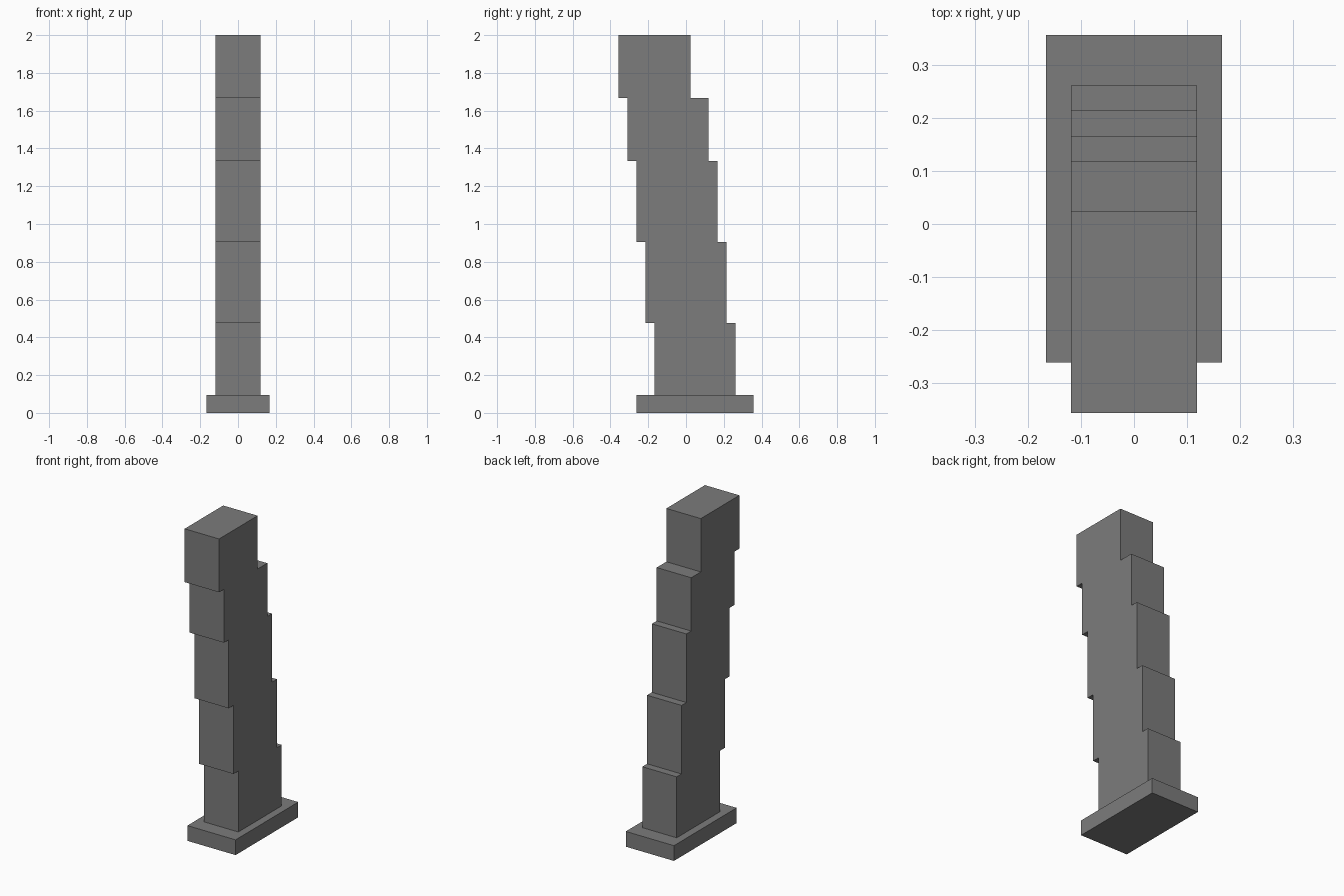
import bpy
import bmesh

if "Cube" in bpy.data.objects:
    bpy.data.objects.remove(bpy.data.objects["Cube"])

U = 2 / 42  # the model sits on a grid, 42 steps tall

# Dark grey stone
stone = bpy.data.materials.new("dark_stone")
stone.diffuse_color = (0.2, 0.2, 0.2, 1)
stone.use_nodes = True
stone.node_tree.nodes["Principled BSDF"].inputs["Base Color"].default_value = stone.diffuse_color


def extrude_profile(name, profile, half_width):
    """Extrude a closed (y, z) outline symmetrically along x."""
    bm = bmesh.new()
    face = bm.faces.new([bm.verts.new((-half_width * U, y * U, z * U)) for y, z in profile])
    result = bmesh.ops.extrude_face_region(bm, geom=[face])
    moved = [g for g in result["geom"] if isinstance(g, bmesh.types.BMVert)]
    bmesh.ops.translate(bm, verts=moved, vec=(2 * half_width * U, 0, 0))
    bmesh.ops.recalc_face_normals(bm, faces=bm.faces)
    mesh = bpy.data.meshes.new(name)
    bm.to_mesh(mesh)
    bm.free()
    mesh.materials.append(stone)
    obj = bpy.data.objects.new(name, mesh)
    bpy.context.collection.objects.link(obj)
    return obj


# Base plinth
extrude_profile("base_plinth", [(-5.5, 0), (7.5, 0), (7.5, 2), (-5.5, 2)], 3.5)

# Leaning column: each tier is (front y, back y, bottom z, top z)
tiers = [
    (-3.5, 5.5, 2, 10),
    (-4.5, 4.5, 10, 19),
    (-5.5, 3.5, 19, 28),
    (-6.5, 2.5, 28, 35),
    (-7.5, 0.5, 35, 42),
]
back = [(b, z) for _, b, lo, hi in tiers for z in (lo, hi)]
front = [(f, z) for f, _, lo, hi in reversed(tiers) for z in (hi, lo)]
extrude_profile("stepped_column", back + front, 2.5)
